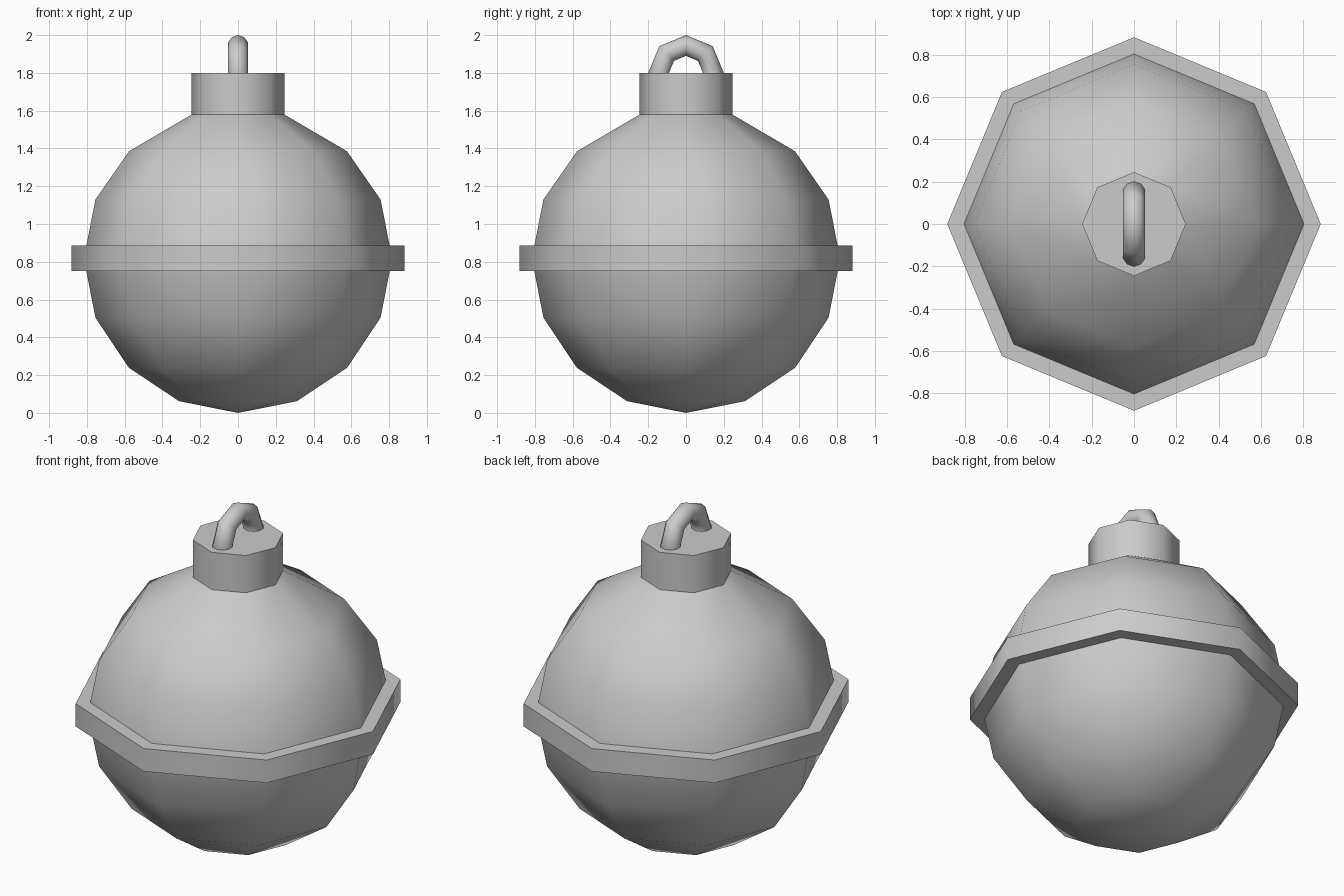
import bpy, bmesh, math

if "Cube" in bpy.data.objects:
    bpy.data.objects.remove(bpy.data.objects["Cube"])

SIDES = 8


def lathe(name, profile, closed=False):
    """Spin an (r, z) profile round the z axis into an eight-sided solid."""
    bm = bmesh.new()
    pts = [bm.verts.new((r, 0, z)) for r, z in profile]
    pairs = list(zip(pts, pts[1:])) + ([(pts[-1], pts[0])] if closed else [])
    edges = [bm.edges.new(p) for p in pairs]
    bmesh.ops.spin(bm, geom=pts + edges, cent=(0, 0, 0), axis=(0, 0, 1),
                   angle=math.tau, steps=SIDES)
    bmesh.ops.remove_doubles(bm, verts=bm.verts[:], dist=1e-4)
    bmesh.ops.recalc_face_normals(bm, faces=bm.faces[:])
    mesh = bpy.data.meshes.new(name)
    bm.to_mesh(mesh)
    bm.free()
    obj = bpy.data.objects.new(name, mesh)
    bpy.context.collection.objects.link(obj)
    smooth(obj)
    return obj


def smooth(obj):
    bpy.ops.object.select_all(action='DESELECT')
    obj.select_set(True)
    bpy.context.view_layer.objects.active = obj
    bpy.ops.object.shade_smooth_by_angle(angle=math.radians(60))


# Round body with a central band, narrowing to the neck
R = 0.817


def arc(i):
    a = math.radians(22.5 * i)
    return (R * math.sin(a), R - R * math.cos(a))


lower = [arc(i) for i in range(4)] + [(0.803, 0.75)]
band = [(0.882, 0.75), (0.882, 0.885)]
upper = [(0.803, 0.885), arc(5), (0.577, 1.385), (0.245, 1.58)]
lathe("bauble_body", lower + band + upper)

# Cap on the neck
lathe("cap", [(0.245, 1.58), (0.245, 1.80), (0, 1.80)])

# Hanging loop, its lower half sunk in the cap
bpy.ops.mesh.primitive_torus_add(major_segments=SIDES, minor_segments=10,
                                 major_radius=0.145, minor_radius=0.055,
                                 location=(0, 0, 1.80),
                                 rotation=(0, math.pi / 2, 0))
loop = bpy.context.object
loop.name = "hanging_loop"
smooth(loop)
